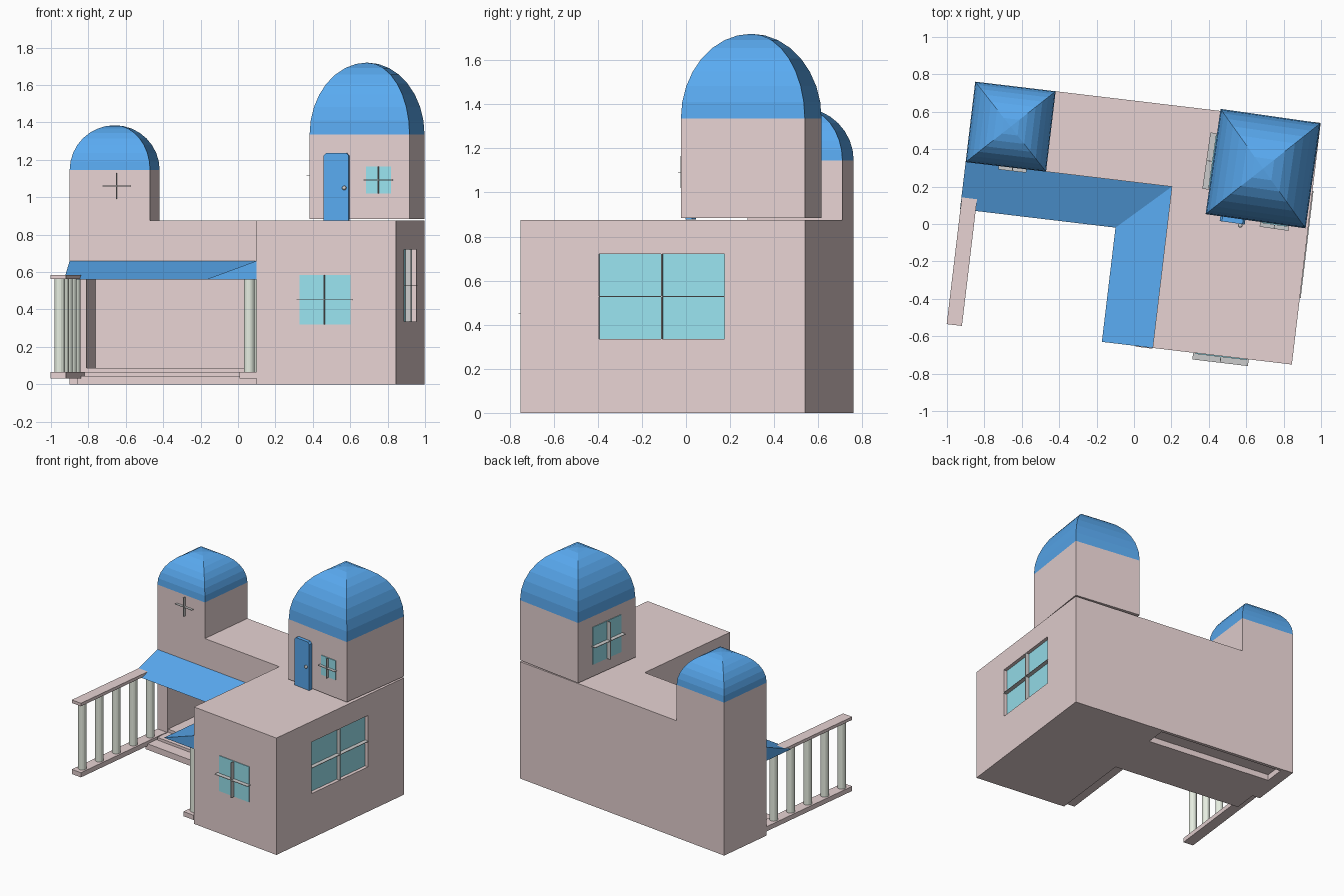
import bpy, bmesh, math
from mathutils import Matrix, Vector

if "Cube" in bpy.data.objects:
    bpy.data.objects.remove(bpy.data.objects["Cube"])


def material(name, rgb):
    m = bpy.data.materials.new(name)
    m.diffuse_color = (*rgb, 1)
    m.use_nodes = True
    m.node_tree.nodes["Principled BSDF"].inputs["Base Color"].default_value = m.diffuse_color
    return m


PINK = material("pink_plaster", (0.80, 0.65, 0.65))
BLUE = material("blue_paint", (0.10, 0.40, 0.87))
CYAN = material("cyan_glass", (0.32, 0.77, 0.87))
PALE = material("pale_green_stone", (0.80, 0.86, 0.76))

# The house sits slightly turned; the upper room is turned a little more
HOUSE = Matrix.Rotation(math.radians(-6.8), 4, 'Z')
ROOM = Matrix.Translation((0.69, 0.296, 0)) @ Matrix.Rotation(math.radians(-8.1), 4, 'Z')


def finish(name, bm, mat, frame):
    bmesh.ops.recalc_face_normals(bm, faces=bm.faces)
    bm.transform(frame)
    me = bpy.data.meshes.new(name)
    bm.to_mesh(me)
    bm.free()
    ob = bpy.data.objects.new(name, me)
    bpy.context.collection.objects.link(ob)
    if mat:
        me.materials.append(mat)
    return ob


def box(name, x, y, z, mat=None, frame=HOUSE):
    bm = bmesh.new()
    size = Vector((x[1] - x[0], y[1] - y[0], z[1] - z[0]))
    mid = Vector((x[0] + x[1], y[0] + y[1], z[0] + z[1])) / 2
    bmesh.ops.create_cube(bm, size=1, matrix=Matrix.Translation(mid) @ Matrix.Diagonal((*size, 1)))
    return finish(name, bm, mat, frame)


def loft(name, sections, mat, frame=HOUSE, caps=True):
    """Skin closed cross-sections in order."""
    bm = bmesh.new()
    rings = [[bm.verts.new(p) for p in s] for s in sections]
    for a, b in zip(rings, rings[1:]):
        for i in range(len(a)):
            j = (i + 1) % len(a)
            bm.faces.new((a[i], a[j], b[j], b[i]))
    if caps:
        bm.faces.new(rings[0])
        bm.faces.new(rings[-1])
    bmesh.ops.remove_doubles(bm, verts=bm.verts, dist=1e-4)
    return finish(name, bm, mat, frame)


def square_dome(name, cx, cy, wx, wy, z, h, frame=HOUSE, steps=8):
    rings = []
    for i in range(steps + 1):
        t = math.pi / 2 * i / steps
        c, s = math.cos(t), math.sin(t)
        rings.append([(cx + a * wx * c, cy + b * wy * c, z + h * s)
                      for a, b in ((-1, -1), (1, -1), (1, 1), (-1, 1))])
    bottom = [[(cx, cy, z)] * 4]
    loft(name, bottom + rings, BLUE, frame, caps=False)


def window(name, centre, turn, w, h, frame=HOUSE, out=0.025, extra=0.0, glass=True):
    """Pane with thin cross bars, facing -y before the turn."""
    f = frame @ Matrix.Translation(centre) @ Matrix.Rotation(math.radians(turn), 4, 'Z')
    if glass:
        box(name + "_pane", (-w / 2, w / 2), (-0.004, 0.004), (-h / 2, h / 2), CYAN, f)
    e, t = w / 2 + extra, 0.002
    box(name + "_bar_horizontal", (-e, e), (-out, 0), (-t, t), None, f)
    box(name + "_bar_vertical", (-t, t), (-out, 0), (-h / 2, h / 2), None, f)


# Right wing with a recessed side window
wing = box("right_wing", (0.177, 0.927), (-0.646, 0.655), (0, 0.875), PINK)
cutter = box("window_cutter", (0.893, 1.0), (-0.288, 0.287), (0.335, 0.72))
cutter.hide_render = True
mod = wing.modifiers.new("window_recess", 'BOOLEAN')
mod.operation, mod.object, mod.solver = 'DIFFERENCE', cutter, 'EXACT'
bpy.context.view_layer.objects.active = wing
bpy.ops.object.modifier_apply(modifier=mod.name)
bpy.data.objects.remove(cutter)
window("side_window", (0.897, 0.0, 0.5275), 90, 0.575, 0.385, out=0.035)
window("front_window", (0.545, -0.647, 0.452), 0, 0.275, 0.265, out=0.035, extra=0.012)

# Left wing: open porch room below, solid storey above
box("left_upper_storey", (-0.933, 0.177), (0.222, 0.655), (0.6, 0.875), PINK)
box("porch_left_wall", (-0.933, -0.842), (0.222, 0.655), (0, 0.6), PINK)
box("porch_back_wall", (-0.842, 0.177), (0.63, 0.655), (0, 0.6), PINK)
box("porch_step", (-0.87, 0.177), (0.03, 0.47), (0, 0.045), PINK)
box("porch_middle_step", (-0.842, 0.177), (0.12, 0.63), (0.045, 0.065), PINK)
box("porch_floor", (-0.842, 0.177), (0.23, 0.63), (0.065, 0.088), PINK)

# Left tower
box("left_tower", (-0.933, -0.5), (0.222, 0.655), (0.875, 1.145), PINK)
square_dome("left_dome", -0.7165, 0.4385, 0.2165, 0.2165, 1.145, 0.24)
window("left_tower_window", (-0.68, 0.224, 1.06), 0, 0.15, 0.14, out=0.02, glass=False)

# Upper room on the right wing
box("upper_room", (-0.27, 0.27), (-0.284, 0.284), (0.885, 1.335), PINK, ROOM)
square_dome("upper_room_dome", 0, 0, 0.27, 0.284, 1.335, 0.385, ROOM)
window("upper_front_window", (0.103, -0.285, 1.092), 0, 0.135, 0.145, ROOM, extra=0.01)
window("upper_side_window", (-0.271, 0.0, 1.115), -90, 0.28, 0.28, ROOM, out=0.035, extra=0.012)

# Door with clipped top corners, and knob
outline = [(-0.19, 0.877), (-0.055, 0.877), (-0.055, 1.222), (-0.067, 1.236), (-0.178, 1.236), (-0.19, 1.222)]
loft("door", [[(x, y, z) for x, z in outline] for y in (-0.31, -0.28)], BLUE, ROOM)
bm = bmesh.new()
bmesh.ops.create_uvsphere(bm, u_segments=10, v_segments=6, radius=0.012)
finish("door_knob", bm, None, ROOM @ Matrix.Translation((-0.078, -0.318, 1.05)))

# L-shaped sloping awning: triangular section mitred at the corner
stations = [((-0.933, 0.222), (-0.933, -0.031)),
            ((0.177, 0.222), (-0.096, -0.031)),
            ((0.177, -0.646), (-0.096, -0.646))]
loft("awning", [[(*i, 0.66), (*o, 0.56), (*i, 0.56)] for i, o in stations], BLUE)


# Colonnades on both sides of the courtyard
def colonnade(side, x0, x1):
    box(side + "_base_rail", (x0, x1), (-0.65, 0.222), (0.03, 0.065), PINK)
    for k in range(5):
        bm = bmesh.new()
        at = Matrix.Translation(((x0 + x1) / 2, -0.59 + 0.173 * k, 0.3125))
        bmesh.ops.create_cone(bm, cap_ends=True, segments=16, radius1=0.029, radius2=0.029,
                              depth=0.505, matrix=at)
        finish(f"{side}_column_{k + 1}", bm, PALE, HOUSE)


colonnade("left", -0.931, -0.849)
colonnade("right", 0.085, 0.177)
box("left_top_rail", (-0.931, -0.849), (-0.65, 0.222), (0.562, 0.585), PINK)
